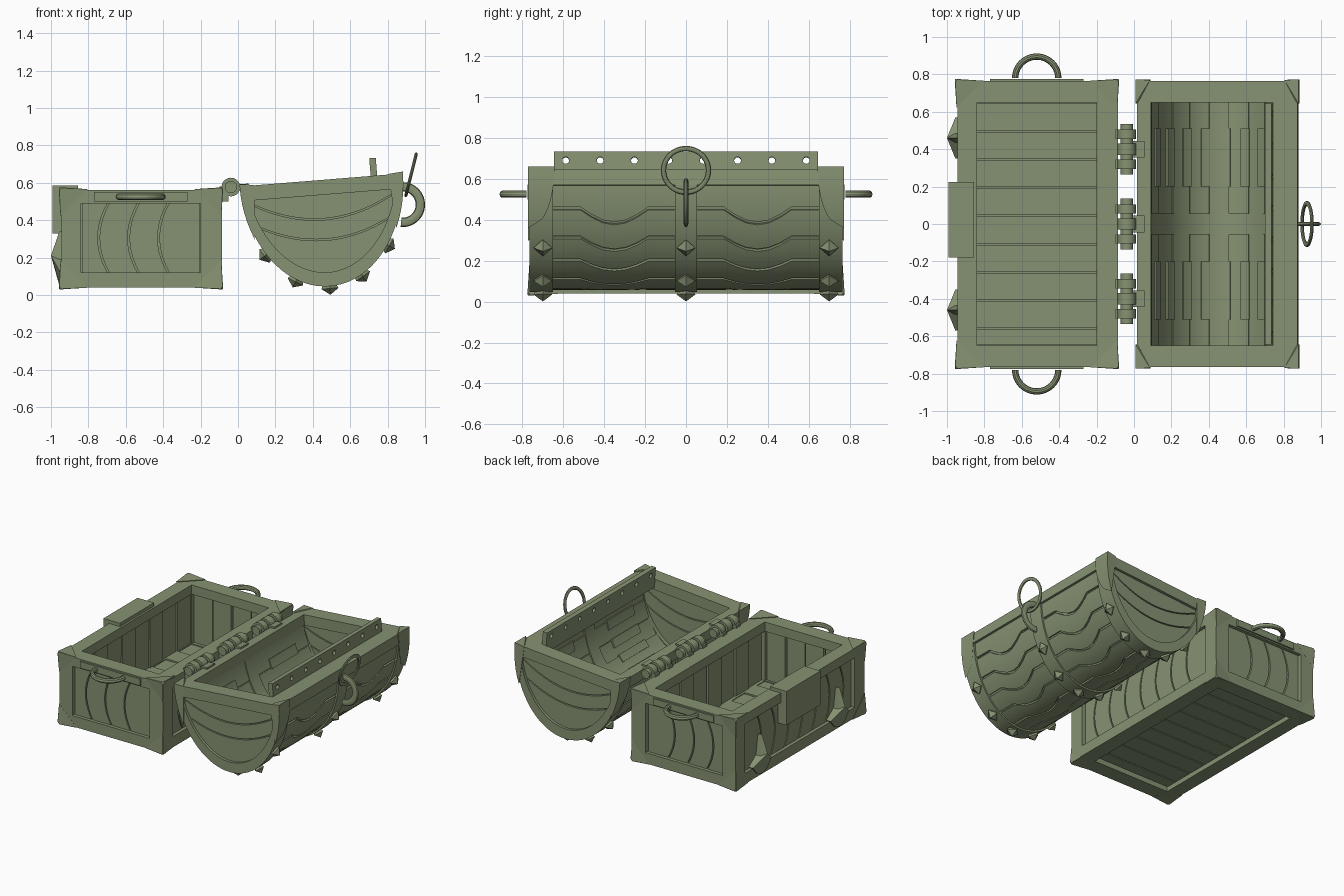
import bpy, bmesh, math
from math import sin, cos, radians, pi, sqrt
from mathutils import Vector

if "Cube" in bpy.data.objects:
    bpy.data.objects.remove(bpy.data.objects["Cube"])

TILT = radians(4.6)
C, S = cos(TILT), sin(TILT)
A, B = 0.43, 0.57          # lid half-width and depth
olive = bpy.data.materials.new("olive")
olive.diffuse_color = (0.24, 0.29, 0.17, 1)
olive.use_nodes = True
olive.node_tree.nodes["Principled BSDF"].inputs["Base Color"].default_value = olive.diffuse_color


def mesh(name, verts, faces, hull=False):
    bm = bmesh.new()
    vs = [bm.verts.new(v) for v in verts]
    if hull:
        r = bmesh.ops.convex_hull(bm, input=vs)
        bmesh.ops.delete(bm, geom=list({g for g in r["geom_interior"] + r["geom_unused"]
                                        if isinstance(g, bmesh.types.BMVert)}), context='VERTS')
    for f in faces:
        bm.faces.new([vs[i] for i in f])
    bmesh.ops.recalc_face_normals(bm, faces=bm.faces)
    me = bpy.data.meshes.new(name)
    bm.to_mesh(me)
    bm.free()
    me.materials.append(olive)
    ob = bpy.data.objects.new(name, me)
    bpy.context.collection.objects.link(ob)
    return ob


def world(x, y, z):
    return (x, y, z)


def lid(u, y, w):          # u across the rim, w down into the bowl
    return (0.445 + u * C + w * S, y, 0.615 + u * S - w * C)


def prism(name, pts, place, d0, d1):
    n = len(pts)
    verts = [place(a, b, d) for d in (d0, d1) for a, b in pts]
    faces = [range(n), range(2 * n - 1, n - 1, -1)]
    faces += [(i, (i + 1) % n, n + (i + 1) % n, n + i) for i in range(n)]
    return mesh(name, verts, faces)


def box(name, x0, x1, y0, y1, z0, z1, place=world):
    return prism(name, [(x0, y0), (x1, y0), (x1, y1), (x0, y1)], place, z0, z1)


def barrel(name, x, z, r, y0, y1, n=20):
    pts = [(x + r * cos(2 * pi * i / n), z + r * sin(2 * pi * i / n)) for i in range(n)]
    return prism(name, pts, lambda a, b, d: (a, d, b), y0, y1)


def tube(name, centre, e1, e2, R, rr, rn, a0=0, a1=360, n=32, m=10):
    # bent bar: rr is the radial half-thickness, rn the one across the ring plane
    c, e1, e2 = Vector(centre), Vector(e1).normalized(), Vector(e2).normalized()
    nrm, closed = e1.cross(e2), a1 - a0 >= 360
    rows = n if closed else n + 1
    verts = []
    for i in range(rows):
        a = radians(a0 + (a1 - a0) * i / n)
        d = e1 * cos(a) + e2 * sin(a)
        verts += [c + d * (R + rr * cos(2 * pi * j / m)) + nrm * rn * sin(2 * pi * j / m) for j in range(m)]
    faces = [(i * m + j, i * m + (j + 1) % m, (i + 1) % rows * m + (j + 1) % m, (i + 1) % rows * m + j)
             for i in range(n) for j in range(m)]
    if not closed:
        faces += [range(m), range((rows - 1) * m, rows * m)]
    return mesh(name, verts, faces)


def ell(t, off=0.0):
    t = radians(t)
    n = Vector((cos(t) / A, sin(t) / B)).normalized()
    return A * cos(t) + n.x * off, B * sin(t) + n.y * off


def patch(name, ys, t_range, off0, off1, n, swell=0.0):
    # solid curved sheet following the lid bowl; swell thickens it at the bottom
    m, verts, faces = len(ys), [], []
    for off, extra in ((off0, 0), (off1, swell)):
        for i in range(n + 1):
            for k, y in enumerate(ys):
                t0, t1 = t_range(k)
                t = t0 + (t1 - t0) * i / n
                u, w = ell(t, off - extra * sin(radians(t)))
                verts.append(lid(u, y, w))
    N = (n + 1) * m
    for i in range(n):
        for k in range(m - 1):
            q = (i * m + k, i * m + k + 1, (i + 1) * m + k + 1, (i + 1) * m + k)
            faces += [q, [N + v for v in q]]
        for k in (0, m - 1):
            a, b = i * m + k, (i + 1) * m + k
            faces.append((a, b, N + b, N + a))
    for k in range(m - 1):
        for r in (0, n * m):
            faces.append((r + k, r + k + 1, N + r + k + 1, N + r + k))
    return mesh(name, verts, faces)


# ---- Base frame ----
X0, X1, Y, Z0, Z1 = -0.945, -0.085, 0.765, 0.04, 0.56
for tag, z0, z1 in (("lower", Z0, 0.12), ("upper", 0.49, Z1)):
    for s in (-1, 1):
        box(f"{tag}_end_rail", X0, X1, *sorted((s * 0.65, s * Y)), z0, z1)
    box(f"{tag}_front_rail", X0, -0.84, -0.65, 0.65, z0, z1)
    box(f"{tag}_back_rail", -0.2, X1, -0.65, 0.65, z0, z1)
for x0, x1 in ((X0, -0.84), (-0.2, X1)):
    for s in (-1, 1):
        box("corner_post", x0, x1, *sorted((s * 0.65, s * Y)), 0.12, 0.49)


# ---- Base walls: bowed planks outside, straight planks inside ----
def plank_wall(name, s0, s1, n, place):
    def seam(i, q):
        bow = 0 if i in (0, n) else -0.055 * (1 - q * q) - 0.01
        return s0 + (s1 - s0) * i / n + bow
    qs = [-1 + k / 5 for k in range(11)]
    for i in range(n):
        pts = [(seam(i, q) + 0.005, 0.305 + 0.19 * q) for q in qs]
        pts += [(seam(i + 1, q) - 0.005, 0.305 + 0.19 * q) for q in reversed(qs)]
        prism(name + "_plank", pts, place, 0.025, 0.06)
        a, b = (s0 + (s1 - s0) * (i + k) / n for k in (0, 1))
        a, b = a + 0.004, b - 0.004
        prism(name + "_lining", [(a, 0.115), (b, 0.115), (b, 0.495), (a, 0.495)], place, 0.07, 0.09 + 0.008 * (i % 2))
    prism(name + "_backing", [(s0, 0.115), (s1, 0.115), (s1, 0.495), (s0, 0.495)], place, 0.045, 0.075)


for s in (-1, 1):
    plank_wall("end_wall", -0.84, -0.2, 4, lambda a, b, d, s=s: (a, s * (Y - d), b))
plank_wall("front_wall", -0.65, 0.65, 8, lambda a, b, d: (X0 + d, a, b))
plank_wall("back_wall", -0.65, 0.65, 8, lambda a, b, d: (X1 - d, a, b))

# ---- Floor slats ----
edges = [-0.65] + [-0.56 + 0.151 * i for i in range(8)] + [0.65]
for i, (a, b) in enumerate(zip(edges, edges[1:])):
    box("floor_slat", -0.84, -0.2, a + 0.004, b - 0.004, 0.075, 0.115 + 0.006 * (i % 2))
box("floor_backing", -0.84, -0.2, -0.65, 0.65, 0.09, 0.105)

# ---- Base corner guards ----
for x, sx in ((-0.958, 1), (-0.08, -1)):
    for sy in (-1, 1):
        for z, sz in ((0.03, 1), (0.575, -1)):
            p = Vector((x, sy * 0.775, z))
            e = [Vector((sx, 0, 0)), Vector((0, -sy, 0)), Vector((0, 0, sz))]
            inset = (e[0] + e[1] + e[2]) * 0.009
            pts = [p + inset + e[i] * 0.145 for i in range(3)]
            pts += [p + e[i] * 0.015 + e[j] * 0.003 for i in range(3) for j in range(3) if i != j]
            mesh("corner_guard", pts, [], hull=True)

# ---- End handles, front lock and front claws ----
for s in (-1, 1):
    box("handle_plate", -0.77, -0.27, *sorted((s * 0.76, s * 0.776)), 0.5, 0.55)
    tube("end_handle", (-0.52, s * 0.78, 0.525), (1, 0, 0), (0, s, 0), 0.115, 0.017, 0.018, 0, 180)
    claw = [(0, 0.34), (0.025, 0.19), (0.11, 0.13), (0.06, 0.07), (0, 0.05),
            (-0.06, 0.07), (-0.11, 0.13), (-0.025, 0.19)]
    n = len(claw)
    vs = [(x, s * 0.46 + a, b) for x in (-0.92, -0.955) for a, b in claw] + [(-1.0, s * 0.46, 0.21)]
    fs = [range(n)] + [(i, (i + 1) % n, n + (i + 1) % n, n + i) for i in range(n)]
    fs += [(n + i, n + (i + 1) % n, 2 * n) for i in range(n)]
    mesh("front_claw", vs, fs)
box("lock_box", -0.992, -0.855, -0.18, 0.225, 0.33, 0.585)

# ---- Hinges ----
for y in (-0.4, 0, 0.4):
    barrel("hinge_pin", -0.038, 0.577, 0.033, y - 0.135, y + 0.135)
    barrel("hinge_centre_knuckle", -0.038, 0.577, 0.05, y - 0.03, y + 0.03)
    box("hinge_lid_leaf", -0.47, -0.39, y - 0.045, y + 0.045, -0.012, 0.02, lid)
    for s in (-1, 1):
        barrel("hinge_side_knuckle", -0.038, 0.577, 0.05, y + s * 0.08 - 0.025, y + s * 0.08 + 0.025)
        box("hinge_base_leaf", -0.1, -0.05, y + s * 0.08 - 0.025, y + s * 0.08 + 0.025, 0.5, 0.58)

# ---- Lid rim, arches and middle band ----
box("lid_hinge_rim", -0.43, -0.355, -0.65, 0.65, 0, 0.08, lid)
box("lid_latch_rim", 0.3, 0.43, -0.65, 0.65, 0, 0.08, lid)
full = lambda k: (0, 180)
patch("lid_middle_band", (-0.055, 0.055), full, 0, -0.07, 40)
patch("lid_backing", (-0.65, 0.65), lambda k: (6, 174), -0.055, -0.03, 40)
for s in (-1, 1):
    box("lid_end_rim", -0.43, 0.43, *sorted((s * 0.65, s * Y)), 0, 0.08, lid)
    patch("lid_end_arch", sorted((s * 0.65, s * Y)), full, 0, -0.03, 40, 0.045)

# ---- Lid planks: wavy outside, straight inside with raised blocks ----
seams = [7, 20, 36, 51, 68, 86, 104, 121, 138, 155, 173]
wave = [0, 0, 0.5, 0.87, 1, 0.87, 0.5, 0, 0]
for s in (-1, 1):
    ys = [s * y for y in (0.055, 0.185, 0.24, 0.295, 0.35, 0.405, 0.46, 0.515, 0.65)]
    for i, (a, b) in enumerate(zip(seams, seams[1:])):
        sa = 0 if i == 0 else 8
        sb = 0 if i == len(seams) - 2 else 8
        patch("lid_plank", ys, lambda k: (a + sa * wave[k] + 0.8, b + sb * wave[k] - 0.8), -0.012, -0.045, 5)
        patch("lid_lining", (s * 0.055, s * 0.65), lambda k: (a + 0.4, b - 0.4), -0.05, -0.06 - 0.005 * (i % 2), 5)
        if 0 < i:
            patch("lid_lining_block", (s * 0.2, s * 0.51), lambda k: (a - 1, a + 7), -0.05, -0.072, 3)

# ---- Lid end panels with sagging planks ----
us = [-0.4 + 0.8 * i / 32 for i in range(33)]
bowl = lambda u: 0.51 * sqrt(max(0, 1 - (u / 0.41) ** 2))
sag = lambda base: (lambda u: min(bowl(u), base + 0.12 * (1 - (u / 0.4) ** 2)))
levels = [lambda u: min(bowl(u), 0.06), sag(0.09), sag(0.2), bowl]
for s in (-1, 1):
    place = lambda a, b, d: lid(a, s * d, b)
    for f, g in zip(levels, levels[1:]):
        cols = [u for u in us if g(u) - f(u) > 0.015]
        pts = [(u, f(u) + 0.004) for u in cols] + [(u, g(u) - 0.004) for u in reversed(cols)]
        prism("lid_end_plank", pts, place, 0.68, 0.745)
    prism("lid_end_backing", [(u, 0.06) for u in (us[1], us[-2])] +
          [(u, bowl(u)) for u in reversed(us[1:-1])], place, 0.7, 0.725)

# ---- Lid corner guards and spikes ----
for sy in (-1, 1):
    for su in (-1, 1):
        pts = [lid(su * 0.36, sy * 0.77, -0.003), lid(su * 0.425, sy * 0.65, -0.003)]
        for i in range(7):
            u, w = ell(i * 5, 0.008)
            w = w if i else -0.01
            pts += [lid(su * u, sy * 0.773, w),
                    lid(su * u, sy * (0.773 - 0.13 * sqrt(1 - (i / 6) ** 2)), w)]
        mesh("lid_corner_guard", pts, [], hull=True)
for y in (-0.7, 0, 0.7):
    for t in (41, 66, 90, 114, 139):
        p, q = Vector(ell(t)), Vector(ell(t, 1))
        n = q - p
        tan = Vector((-n.y, n.x))
        pts = []
        for off, r in ((-0.01, 0.034), (0.012, 0.046), (0.046, 0)):
            for du, dy in ((r, 0), (-r, 0), (0, r), (0, -r)) if r else ((0, 0),):
                v = p + n * off + tan * du
                pts.append(lid(v.x, y + dy, v.y))
        mesh("lid_spike", pts, [], hull=True)

# ---- Perforated lip ----
lip = box("lid_lip", 0.265, 0.3, -0.645, 0.645, -0.095, 0.06, lid)
for i in range(8):
    y = -0.588 + 0.168 * i
    pts = [(y + 0.017 * cos(k * pi / 8), -0.052 + 0.017 * sin(k * pi / 8)) for k in range(16)]
    cutter = prism("lip_hole_cutter", pts, lambda a, b, d: lid(d, a, b), 0.2, 0.36)
    mod = lip.modifiers.new("hole", 'BOOLEAN')
    mod.object, mod.operation, mod.solver = cutter, 'DIFFERENCE', 'EXACT'
    bpy.context.view_layer.objects.active = lip
    bpy.ops.object.modifier_apply(modifier=mod.name)
    bpy.data.objects.remove(cutter)

# ---- Latch staple and pull ring ----
tube("latch_staple", (0.88, 0, 0.483), (1, 0, 0), (0, 0, 1), 0.095, 0.025, 0.012, -95, 95)
tube("pull_ring", (0.925, 0, 0.642), (0, 1, 0), (0.06, 0, 0.24), 0.11, 0.013, 0.009, 0, 360, 40)

bpy.ops.object.select_all(action='SELECT')
bpy.ops.object.shade_smooth_by_angle(angle=radians(25))
